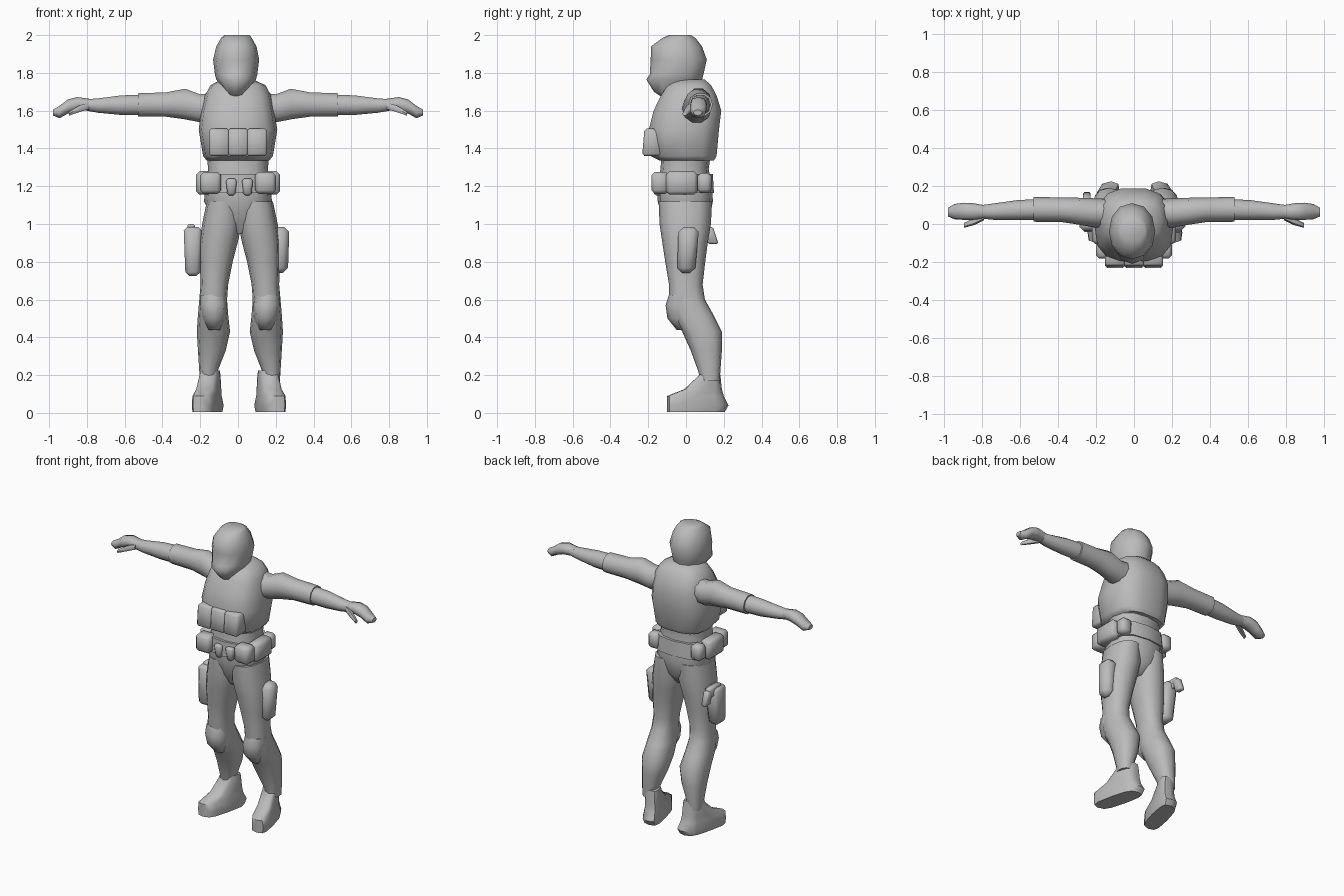
import bpy, bmesh, math

grey = bpy.data.materials.new("plain grey")
grey.diffuse_color = (0.5, 0.5, 0.5, 1)


def finish(name, bm, angle):
    bmesh.ops.recalc_face_normals(bm, faces=bm.faces)
    me = bpy.data.meshes.new(name)
    bm.to_mesh(me)
    bm.free()
    me.materials.append(grey)
    ob = bpy.data.objects.new(name, me)
    bpy.context.collection.objects.link(ob)
    bpy.ops.object.select_all(action='DESELECT')
    ob.select_set(True)
    bpy.context.view_layer.objects.active = ob
    bpy.ops.object.shade_smooth_by_angle(angle=math.radians(angle))
    return ob


def loft(name, sections, place, n=12, p=0.85, angle=55):
    """Skin rounded rings; a section is (t, a_min, a_max, b_min, b_max)."""
    bm = bmesh.new()
    rings = []
    for t, a0, a1, b0, b1 in sections:
        ring = []
        for i in range(n):
            c, s = (f(2 * math.pi * i / n) for f in (math.cos, math.sin))
            a = (a0 + a1) / 2 + (a1 - a0) / 2 * math.copysign(abs(c) ** p, c)
            b = (b0 + b1) / 2 + (b1 - b0) / 2 * math.copysign(abs(s) ** p, s)
            ring.append(bm.verts.new(place(t, a, b)))
        rings.append(ring)
    for lo, hi in zip(rings, rings[1:]):
        for i in range(n):
            j = (i + 1) % n
            bm.faces.new((lo[i], lo[j], hi[j], hi[i]))
    bm.faces.new(rings[0])
    bm.faces.new(rings[-1])
    return finish(name, bm, angle)


def box(name, x, y, z, lean=0.0, bevel=0.012, taper=1.0):
    """Bevelled block from ranges; lean slides the top along y."""
    bm = bmesh.new()
    bmesh.ops.create_cube(bm, size=1)
    for v in bm.verts:
        k = taper if v.co.z < 0 else 1
        top = v.co.z > 0
        v.co = ((x[0] + x[1]) / 2 + v.co.x * k * (x[1] - x[0]),
                (y[0] + y[1]) / 2 + v.co.y * k * (y[1] - y[0]) + (lean if top else 0),
                (z[0] + z[1]) / 2 + v.co.z * (z[1] - z[0]))
    if bevel:
        bmesh.ops.bevel(bm, geom=list(bm.edges), offset=bevel, segments=1, affect='EDGES')
    return finish(name, bm, 50)


def upright(t, a, b):
    return (a, b, t)


# Hooded head with jutting chin
loft("hooded_head", [
    (1.64, -.08, .06, -.08, .09), (1.70, -.065, .045, -.17, .08),
    (1.765, -.115, .095, -.21, .085), (1.79, -.122, .102, -.192, .092),
    (1.87, -.132, .112, -.187, .11), (1.94, -.115, .098, -.185, .085),
    (1.985, -.09, .073, -.125, .05), (2.0, -.072, .06, -.09, .025)],
    upright, p=.95, angle=70)

# Vest and torso
loft("vest", [
    (1.335, -.165, .165, -.14, .15), (1.36, -.185, .185, -.19, .165),
    (1.50, -.208, .208, -.20, .178), (1.60, -.195, .19, -.175, .19),
    (1.68, -.175, .175, -.135, .165), (1.735, -.145, .145, -.10, .135),
    (1.765, -.09, .08, -.06, .10)], upright, n=14, p=.72)
loft("waist_and_hips", [
    (.95, -.06, .07, -.08, .07), (1.02, -.13, .13, -.12, .125),
    (1.12, -.18, .18, -.15, .142), (1.20, -.172, .172, -.15, .14),
    (1.29, -.158, .158, -.135, .12), (1.36, -.165, .165, -.13, .13)],
    upright, p=.8)
loft("belt", [
    (1.165, -.19, .19, -.158, .148), (1.265, -.18, .18, -.155, .142)],
    upright, p=.75)

# Chest pouches and belt details
for i, x in enumerate((-.10, 0, .10)):
    box(f"chest_pouch_{i + 1}", (x - .054, x + .054), (-.232, -.13), (1.36, 1.505),
        lean=.012)
box("neck_flap", (-.08, .08), (-.16, -.10), (1.60, 1.665), lean=.03)
for i, x in enumerate((-.035, .05)):
    box(f"belt_clip_{i + 1}", (x - .03, x + .03), (-.178, -.12), (1.15, 1.24), taper=.7)

for s, side in ((-1, "right"), (1, "left")):
    def span(a, b, off=0.0):
        return tuple(sorted((s * a + off, s * b + off)))

    def limb(t, a, b):
        return (s * a + .01, b, t)

    def boot_place(t, a, b):
        # toes swing outward
        return (s * (a - (b - .06) * .24) + .005, b, t)

    def arm_place(t, a, b):
        return (s * t, a, b)

    # Belt pouches
    box(f"{side}_hip_pouch", span(.14, .222), (-.105, .06), (1.155, 1.28), bevel=.018)
    box(f"{side}_front_pouch", span(.09, .20), (-.183, -.09), (1.16, 1.275), bevel=.018)
    box(f"{side}_rear_pouch", span(.12, .20), (.06, .135), (1.165, 1.27), bevel=.018)

    # Trouser leg and shin
    loft(f"{side}_leg", [
        (.17, .125, .212, .075, .178), (.22, .118, .215, .065, .182),
        (.33, .075, .222, .025, .19), (.43, .052, .228, -.02, .19),
        (.52, .062, .222, -.075, .145), (.60, .068, .215, -.09, .10),
        (.68, .062, .208, -.09, .088), (.80, .038, .212, -.11, .102),
        (.90, .012, .212, -.125, .115), (1.0, -.01, .20, -.14, .132),
        (1.12, .0, .175, -.145, .138)], limb, p=.85)
    loft(f"{side}_knee_pad", [
        (.44, .10, .17, -.05, .05), (.50, .075, .20, -.098, .05),
        (.57, .07, .212, -.108, .05), (.625, .078, .212, -.09, .05)],
        limb, n=8, p=.8)

    # Boot
    loft(f"{side}_boot", [
        (.005, .105, .225, -.10, .205), (.04, .102, .23, -.10, .225),
        (.09, .108, .225, -.10, .20), (.125, .112, .222, -.01, .19),
        (.20, .118, .22, .07, .182), (.225, .122, .215, .075, .178)],
        boot_place, p=.6, angle=45)

    # Sleeve, forearm, hand, thumb
    loft(f"{side}_sleeve", [
        (.12, -.01, .13, 1.54, 1.70), (.20, -.02, .135, 1.535, 1.69),
        (.28, -.005, .138, 1.55, 1.72), (.38, .01, .14, 1.565, 1.70),
        (.53, .012, .142, 1.567, 1.695)], arm_place, n=10, p=.95)
    loft(f"{side}_forearm", [
        (.50, .02, .132, 1.575, 1.688), (.62, .02, .125, 1.575, 1.683),
        (.74, .022, .108, 1.587, 1.667), (.80, .028, .10, 1.598, 1.662)],
        arm_place, n=10, p=.95)
    loft(f"{side}_hand", [
        (.78, .03, .098, 1.602, 1.662), (.85, .022, .11, 1.60, 1.672),
        (.90, .022, .112, 1.585, 1.66), (.945, .025, .105, 1.56, 1.625),
        (.98, .04, .085, 1.575, 1.605)], arm_place, n=8)
    loft(f"{side}_thumb", [
        (.79, .02, .06, 1.605, 1.645), (.84, -.005, .035, 1.59, 1.63),
        (.895, -.02, .005, 1.572, 1.595)], arm_place, n=6)

# Thigh holster with pistol grip
box("holster", (-.288, -.19), (-.055, .07), (.725, .985), lean=.02, bevel=.02, taper=.8)
box("pistol_grip", (-.268, -.228), (.115, .172), (.895, .985), lean=-.03, bevel=.008)
box("pistol_slide", (-.268, -.228), (.0, .125), (.935, 1.0), bevel=.008)

# Thigh pouch on the other leg
box("thigh_pouch", (.17, .272), (-.055, .055), (.74, .985), lean=.015, bevel=.028, taper=.85)
